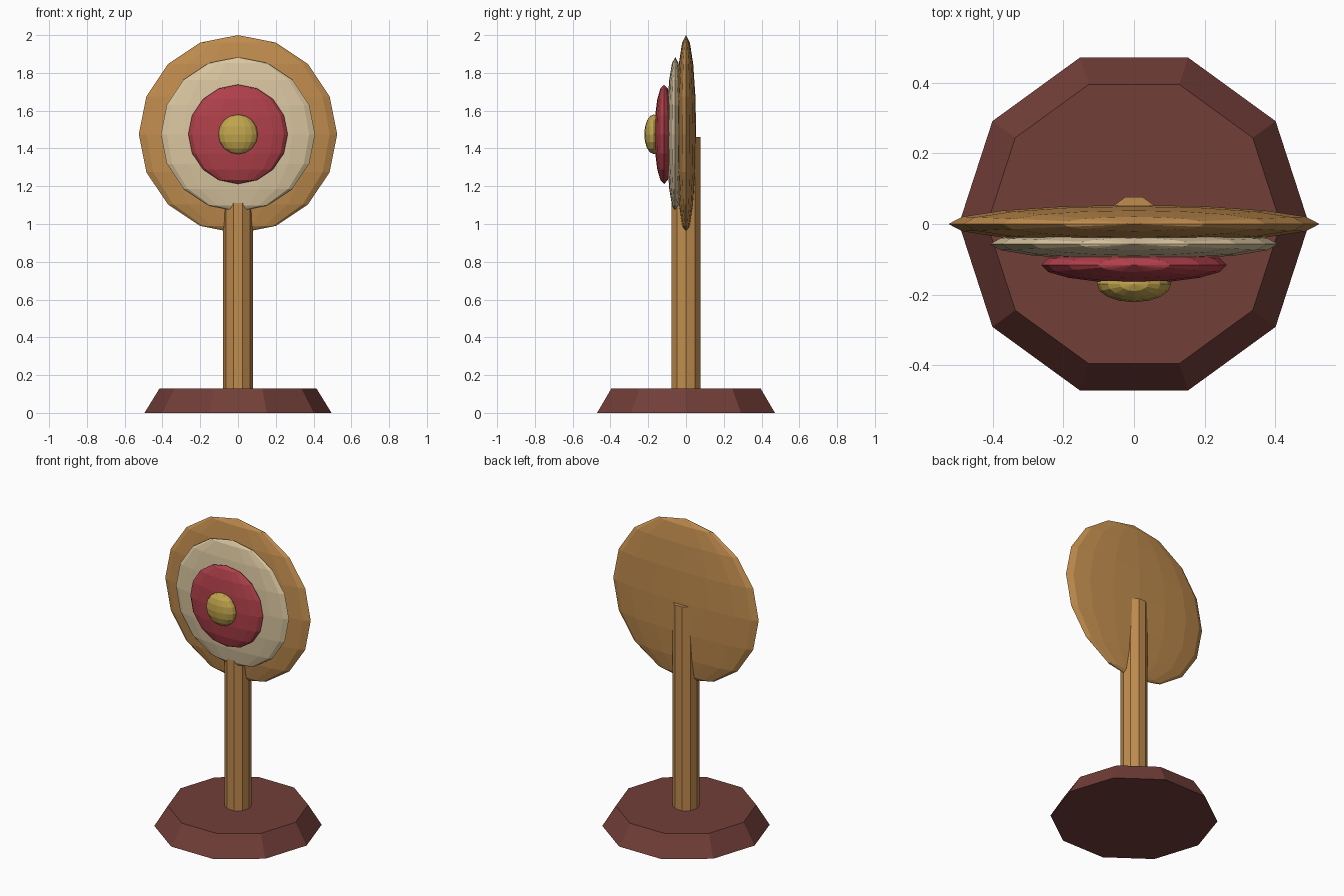
import bpy

if "Cube" in bpy.data.objects:
    bpy.data.objects.remove(bpy.data.objects["Cube"])


def material(name, r, g, b):
    """Flat colour given as 0-255 sRGB, stored as linear."""
    lin = [((c / 255 + 0.055) / 1.055) ** 2.4 for c in (r, g, b)]
    m = bpy.data.materials.new(name)
    m.diffuse_color = (*lin, 1)
    m.use_nodes = True
    m.node_tree.nodes["Principled BSDF"].inputs["Base Color"].default_value = m.diffuse_color
    return m


wood = material("wood", 192, 140, 78)
cream = material("cream", 218, 198, 160)
red = material("red", 176, 64, 74)
gold = material("gold", 192, 164, 76)
dark = material("dark_wood", 114, 62, 56)


def finish(name, mat):
    ob = bpy.context.object
    ob.name = name
    ob.data.materials.append(mat)
    return ob


def column(name, mat, r_bottom, r_top, z0, z1):
    """Ten-sided upright cone section with a corner on the x axis."""
    bpy.ops.mesh.primitive_cone_add(vertices=10, radius1=r_bottom, radius2=r_top,
                                    depth=z1 - z0, location=(0, 0, (z0 + z1) / 2))
    ob = finish(name, mat)
    # Turn so that corners point along +x and -x
    for v in ob.data.vertices:
        x, y, z = v.co
        v.co = (y, -x, z)


def disc(name, mat, radius, half_depth, y):
    """Flattened low-poly sphere facing the front."""
    bpy.ops.mesh.primitive_uv_sphere_add(segments=16, ring_count=8, radius=1,
                                         location=(0, y, 1.475))
    ob = finish(name, mat)
    for v in ob.data.vertices:
        v.co = (v.co.x * radius, v.co.y * half_depth, v.co.z * radius)


# Stand
column("base", dark, 0.495, 0.415, 0, 0.13)
column("post", wood, 0.08, 0.08, 0.1, 1.46)

# Target rings, back to front
disc("outer_ring", wood, 0.525, 0.054, 0)
disc("middle_ring", cream, 0.408, 0.045, -0.057)
disc("inner_ring", red, 0.263, 0.051, -0.116)
disc("bullseye", gold, 0.105, 0.051, -0.17)
